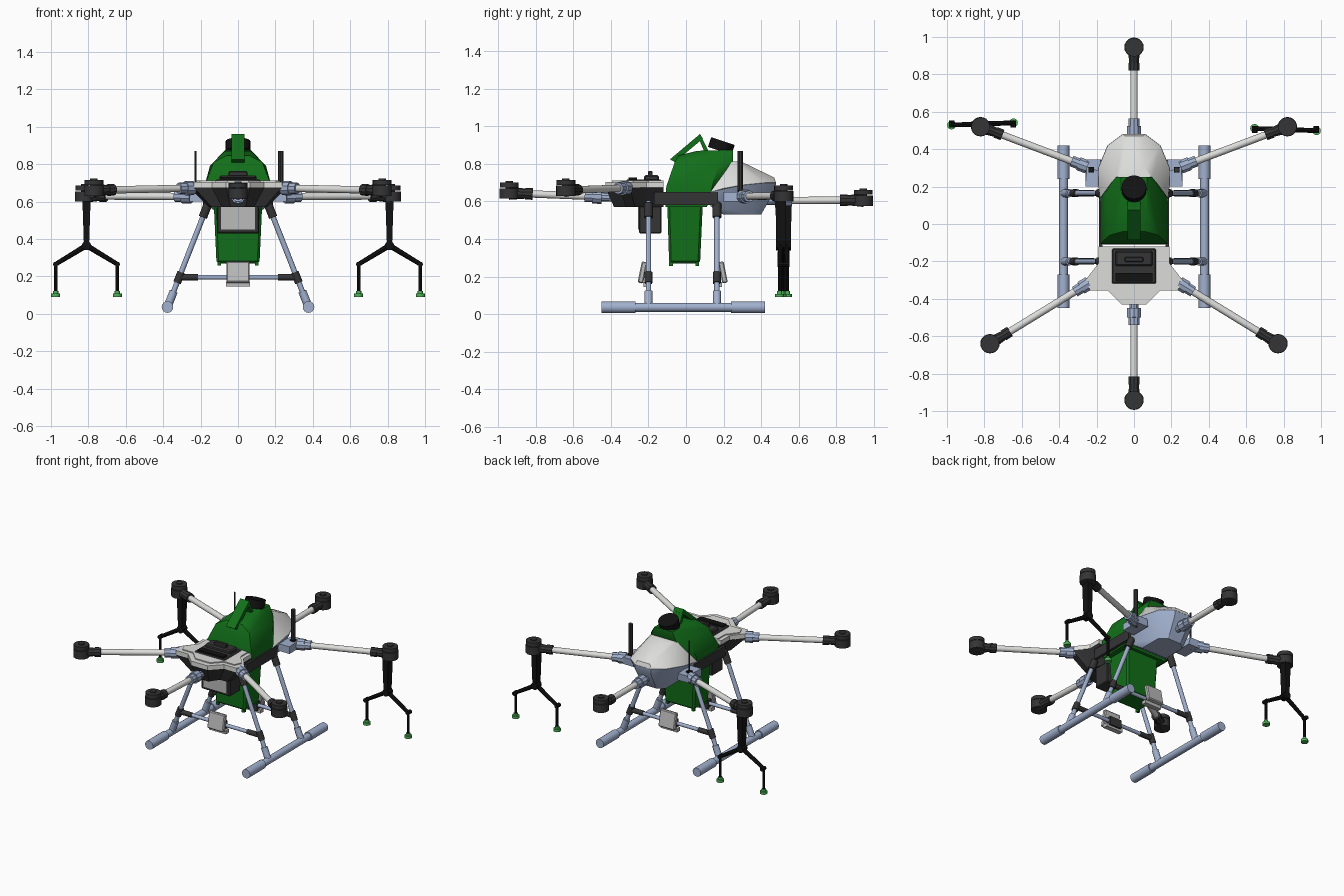
import bpy, bmesh, math
from mathutils import Vector

cube = bpy.data.objects.get("Cube")
if cube:
    bpy.data.objects.remove(cube, do_unlink=True)


def material(name, r, g, b):
    m = bpy.data.materials.new(name)
    m.use_nodes = True
    m.diffuse_color = (r, g, b, 1)
    node = next(n for n in m.node_tree.nodes if n.type == 'BSDF_PRINCIPLED')
    node.inputs["Base Color"].default_value = (r, g, b, 1)
    node.inputs["Roughness"].default_value = 0.6
    return m


GREEN = material("tank green", 0.006, 0.16, 0.01)
WHITE = material("shell white", 0.72, 0.72, 0.71)
BLUE = material("blue grey metal", 0.36, 0.44, 0.62)
DARK = material("dark grey", 0.035, 0.035, 0.037)
BLACK = material("black", 0.006, 0.006, 0.006)
LIME = material("nozzle green", 0.08, 0.45, 0.1)
GREY = material("panel grey", 0.5, 0.5, 0.5)
made = []


def finish(name, bm, mat):
    bmesh.ops.recalc_face_normals(bm, faces=bm.faces)
    mesh = bpy.data.meshes.new(name)
    bm.to_mesh(mesh)
    bm.free()
    mesh.materials.append(mat)
    ob = bpy.data.objects.new(name, mesh)
    bpy.context.collection.objects.link(ob)
    made.append(ob)
    return ob


def tube(name, a, b, r, mat, sides=16, r2=None):
    a, b = Vector(a), Vector(b)
    d = b - a
    bm = bmesh.new()
    bmesh.ops.create_cone(bm, cap_ends=True, segments=sides, radius1=r,
                          radius2=r if r2 is None else r2, depth=d.length)
    bm.transform(d.to_track_quat('Z', 'Y').to_matrix().to_4x4())
    bmesh.ops.translate(bm, verts=bm.verts, vec=(a + b) / 2)
    return finish(name, bm, mat)


def box(name, centre, size, mat, bevel=0.0, tilt=0.0):
    bm = bmesh.new()
    bmesh.ops.create_cube(bm, size=1)
    bmesh.ops.scale(bm, verts=bm.verts, vec=size)
    if bevel:
        bmesh.ops.bevel(bm, geom=bm.edges[:], offset=bevel, segments=1, affect='EDGES')
    ob = finish(name, bm, mat)
    ob.location = centre
    ob.rotation_euler.x = tilt
    return ob


def hull(name, half, mat, centre_x=0, bevel=0.0):
    """Faceted convex shell from half its corner points, mirrored across x."""
    bm = bmesh.new()
    for x, y, z in half:
        for s in (-1, 1):
            bm.verts.new((centre_x + s * x, y, z))
    out = bmesh.ops.convex_hull(bm, input=bm.verts)
    junk = {g for g in out["geom_interior"] + out["geom_unused"]
            if isinstance(g, bmesh.types.BMVert)}
    bmesh.ops.delete(bm, geom=list(junk), context='VERTS')
    bmesh.ops.dissolve_limit(bm, angle_limit=0.03, verts=bm.verts, edges=bm.edges)
    if bevel:
        bmesh.ops.bevel(bm, geom=bm.edges[:], offset=bevel, segments=1, affect='EDGES')
    return finish(name, bm, mat)


def prism(name, half, z0, z1, mat, sx=1, sy=1, y_fix=0):
    """Mirrored plan outline extruded up; the bottom ring may be scaled in."""
    ring = half + [(-x, y) for x, y in reversed(half)]
    bm = bmesh.new()
    low = [bm.verts.new((x * sx, y_fix + (y - y_fix) * sy, z0)) for x, y in ring]
    top = [bm.verts.new((x, y, z1)) for x, y in ring]
    bm.faces.new(low)
    bm.faces.new(top)
    for i in range(len(ring)):
        j = (i + 1) % len(ring)
        bm.faces.new((low[i], low[j], top[j], top[i]))
    return finish(name, bm, mat)


# Tank: narrow lower body, faceted upper body, handle, cap
hull("tank_lower", [(.115, -.09, .27), (.115, .075, .27), (.13, -.1, .6), (.13, .09, .6)],
     GREEN, bevel=.012)
hull("tank_upper", [(.16, -.11, .57), (.18, -.105, .68), (.13, -.06, .81), (.06, -.04, .845),
                    (.17, .11, .57), (.18, .14, .68), (.15, .17, .79), (.07, .06, .87),
                    (.07, .25, .875), (.10, .25, .81)], GREEN)
hull("tank_handle_bar", [(.035, -.085, .825), (.035, -.06, .81), (.035, .075, .96),
                         (.035, .09, .935)], GREEN)
hull("tank_handle_post", [(.035, .075, .96), (.035, .07, .93), (.035, .125, .86),
                          (.035, .1, .86)], GREEN)
tube("tank_cap", (0, .18, .87), (0, .197, .922), .066, BLACK, 24)
for x in (-.1, .1):
    for y in (-.08, .06):
        box("tank_foot", (x, y, .267), (.02, .02, .02), GREEN)

# Front body: white deck over a dark tapering hull, with battery and box
deck = [(.19, -.12), (.19, -.21), (.26, -.3), (.235, -.355), (.14, -.355), (.065, -.43)]
prism("front_deck", deck, .675, .705, WHITE)
prism("deck_panel", [(x * .86, -.13 + (y + .13) * .88) for x, y in deck], .7, .712, WHITE)
prism("front_hull", deck, .57, .676, DARK, .6, .85, -.12)
box("battery", (0, -.225, .68), (.245, .195, .076), DARK, .01)
box("battery_top", (0, -.185, .725), (.2, .08, .03), DARK, .008)
box("battery_handle", (0, -.19, .748), (.1, .025, .03), DARK, .005)
box("battery_connector", (0, -.285, .722), (.2, .045, .012), BLACK)
box("control_box", (0, -.19, .505), (.225, .12, .15), DARK, .006)
box("control_box_panel", (0, -.252, .51), (.18, .008, .12), GREY)
for s in (-1, 1):
    box("side_rail", (s * .178, 0, .615), (.02, .34, .07), DARK)

# Rear body: white faceted cover over a blue grey bowl
hull("rear_cover", [(.18, .13, .65), (.19, .2, .67), (.19, .3, .688), (.14, .42, .70),
                    (.06, .48, .70), (.05, .47, .728), (.1, .24, .815), (.06, .3, .81)], WHITE)
hull("rear_bowl", [(.182, .125, .65), (.192, .3, .687), (.142, .42, .699), (.062, .48, .699),
                   (.06, .475, .66), (.155, .13, .575), (.1, .2, .53), (.1, .36, .53),
                   (.05, .4, .53)], BLUE)
for s in (-1, 1):
    hull("rear_gusset", [(.045, .2, .6), (.045, .34, .6), (.035, .345, .65), (.045, .2, .65)],
         BLUE, s * .215)
    tube("antenna", (s * .228, .29, .6), (s * .228, .29, .87), .015 if s > 0 else .006, DARK, 10)
    box("antenna_base", (s * .228, .29, .645), (.03, .03, .03), BLACK)


# Six arms, each with a root clamp, tube, motor clamp and motor
def arm(root, tip):
    a, b = Vector(root), Vector(tip)
    d = (b - a).normalized()
    tube("arm_clamp_stub", a - d * .06, a, .024, BLUE, 10)
    tube("arm_clamp", a, a + d * .05, .038, BLUE, 10)
    tube("arm_clamp_collar", a + d * .05, a + d * .09, .031, BLUE, 10)
    tube("arm_tube", a, b - d * .06, .0195, WHITE)
    tube("motor_clamp", b - d * .125, b - d * .085, .031, DARK, 10)
    tube("motor_neck", b - d * .09, b, .026, DARK, 10, .036)
    up = Vector((0, 0, 1))
    tube("motor_mount", b - up * .03, b + up * .025, .052, DARK, 20)
    tube("motor_bell", b + up * .029, b + up * .055, .05, DARK, 20)
    tube("motor_shaft", b + up * .02, b + up * .063, .02, DARK, 12)


arm((0, -.45, .625), (0, -.942, .645))
arm((0, .475, .605), (0, .945, .607))
for s in (-1, 1):
    arm((s * .24, -.315, .672), (s * .77, -.64, .66))
    arm((s * .25, .305, .627), (s * .82, .52, .63))

# Spray booms under the rear side arms
for s in (-1, 1):
    c, y = s * .81, .52 - s * .015
    hull("boom_strut", [(.022, y - .028, .61), (.022, y + .028, .61),
                        (.014, y - .024, .37), (.014, y + .024, .37)], BLACK, c)
    tube("boom_hub", (c, y - .025, .365), (c, y + .025, .365), .025, BLACK, 10)
    for t in (-1, 1):
        end = (c + t * .165, y - s * t * .006, .265)
        tube("boom_fork", (c, y, .365), end, .015, BLACK, 8, .012)
        tube("boom_elbow", (end[0], y - .018, .265), (end[0], y + .018, .265), .014, BLACK, 8)
        tube("boom_drop", end, (end[0], end[1], .11), .009, BLACK, 8)
        tube("nozzle", (end[0], end[1], .09), (end[0], end[1], .108), .024, LIME, 12)
        tube("nozzle_neck", (end[0], end[1], .105), (end[0], end[1], .122), .014, LIME, 12)

# Landing gear: skids, splayed legs, cross bars
for s in (-1, 1):
    x, z = s * .377, .036
    tube("skid", (x, -.44, z), (x, .41, z), .024, BLUE)
    for y0, y1 in ((-.45, -.27), (.24, .42)):
        tube("skid_sleeve", (x, y0, z), (x, y1, z), .031, BLUE)
    for y in (-.2, .165):
        foot, top = Vector((x, y, z)), Vector((s * .155, y, .6))
        tube("leg", foot, top, .0145, BLUE, 12)
        for name, f0, f1, r, m in (("leg_foot", .0, .15, .022, BLUE),
                                   ("leg_joint", .23, .33, .021, DARK),
                                   ("leg_socket", .85, .98, .023, DARK)):
            tube(name, foot.lerp(top, f0), foot.lerp(top, f1), r, m, 12)
        tube("bar_end", (s * .215, y, .195), (s * .315, y, .195), .017, DARK, 12)
for y in (-.2, .165):
    tube("cross_bar", (-.3, y, .195), (.3, y, .195), .0125, BLUE, 12)

# Radar units hung from the cross bars
for y, s in ((-.2, -1), (.165, 1)):
    box("radar_bracket", (0, y, .19), (.09, .04, .06), DARK)
    box("radar", (0, y + s * .032, .222), (.125, .03, .115), GREY, .006, s * .2)
    box("radar_lower", (0, y + s * .01, .158), (.13, .035, .025), GREY)

# Smooth the round parts, keep the edges sharp
bpy.ops.object.select_all(action='DESELECT')
for ob in made:
    ob.select_set(True)
bpy.context.view_layer.objects.active = made[0]
bpy.ops.object.shade_smooth_by_angle(angle=math.radians(31))
